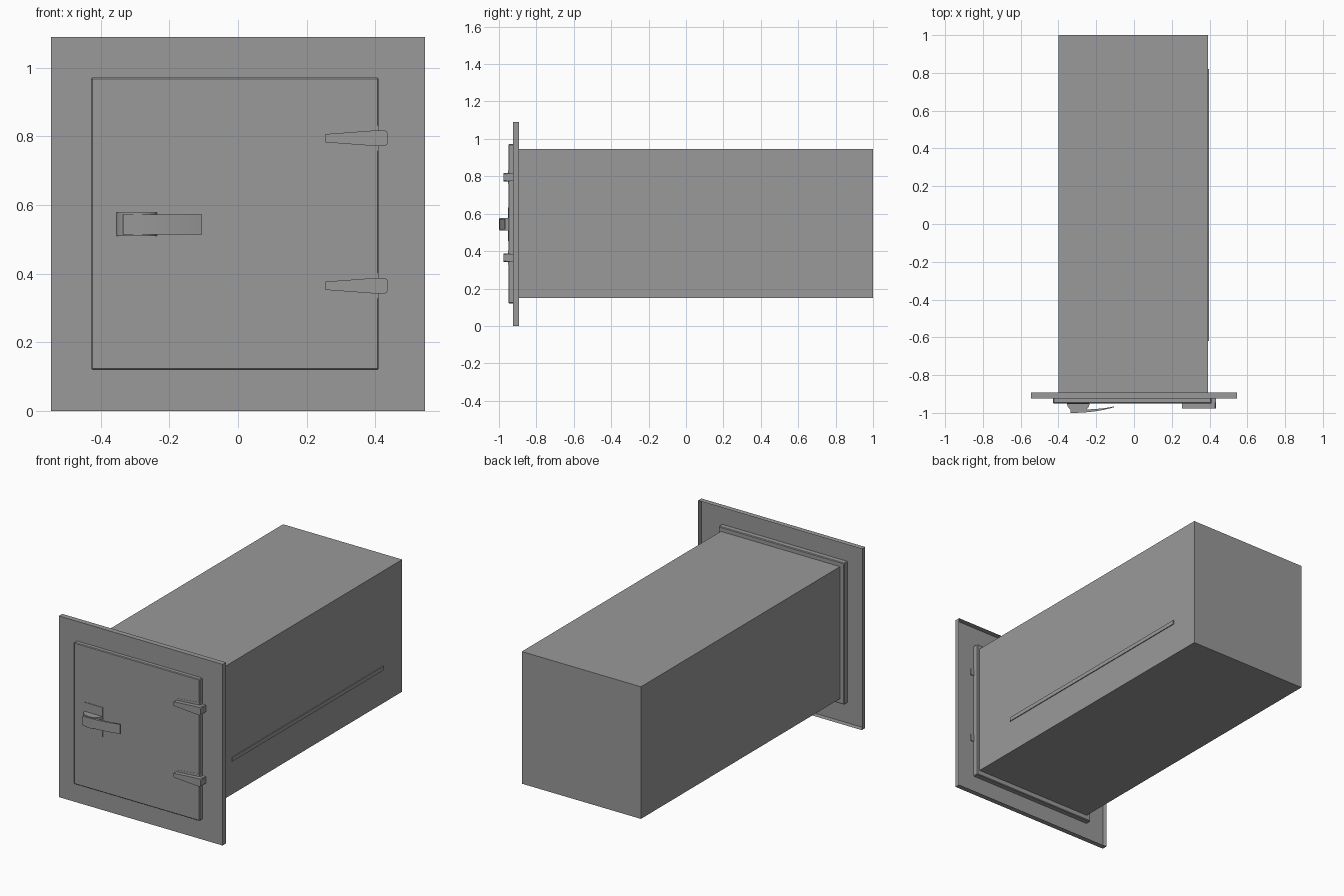
import bpy, bmesh, math

if "Cube" in bpy.data.objects:
    bpy.data.objects.remove(bpy.data.objects["Cube"], do_unlink=True)

steel = bpy.data.materials.new("grey_steel")
steel.use_nodes = True
steel.diffuse_color = (0.32, 0.32, 0.32, 1)
steel.node_tree.nodes["Principled BSDF"].inputs["Base Color"].default_value = steel.diffuse_color


def finish(name, bm):
    bmesh.ops.recalc_face_normals(bm, faces=bm.faces)
    mesh = bpy.data.meshes.new(name)
    bm.to_mesh(mesh)
    bm.free()
    mesh.materials.append(steel)
    obj = bpy.data.objects.new(name, mesh)
    bpy.context.collection.objects.link(obj)
    return obj


def prism(name, points, axis, low, high):
    """Extrude a closed outline along y (points are x, z) or z (points are x, y)."""
    bm = bmesh.new()
    place = (lambda a, b: (a, low, b)) if axis == "y" else (lambda a, b: (a, b, low))
    face = bm.faces.new([bm.verts.new(place(a, b)) for a, b in points])
    moved = bmesh.ops.extrude_face_region(bm, geom=[face])["geom"]
    step = (0, high - low, 0) if axis == "y" else (0, 0, high - low)
    bmesh.ops.translate(bm, vec=step, verts=[v for v in moved if isinstance(v, bmesh.types.BMVert)])
    return finish(name, bm)


def box(name, x, y, z, bevel=0):
    obj = prism(name, [(x[0], z[0]), (x[1], z[0]), (x[1], z[1]), (x[0], z[1])], "y", *y)
    if bevel:
        mod = obj.modifiers.new("edge", "BEVEL")
        mod.width, mod.segments = bevel, 1
    return obj


def smooth(obj):
    bpy.ops.object.select_all(action="DESELECT")
    obj.select_set(True)
    bpy.context.view_layer.objects.active = obj
    bpy.ops.object.shade_smooth_by_angle(angle=math.radians(35))


# Long box behind the wall plate, with a narrow rail on its left side
box("long_box", (-0.4, 0.393), (-0.9, 1.0), (0.15, 0.945))
box("side_rail", (0.385, 0.398), (-0.62, 0.82), (0.35, 0.374))

# Front frame: folded sheet, open at the back
frame = box("front_frame", (-0.545, 0.545), (-0.925, -0.893), (0, 1.09))
bm = bmesh.new()
bm.from_mesh(frame.data)
back = [f for f in bm.faces if f.calc_center_median().y > -0.9]
bmesh.ops.delete(bm, geom=back, context="FACES_ONLY")
bm.to_mesh(frame.data)
bm.free()

# Door slab, reaching through the frame
box("door", (-0.428, 0.41), (-0.95, -0.893), (0.12, 0.972), 0.004)

# Two tapered strap hinges with knuckles at the door edge
for side, z in (("lower", 0.365), ("upper", 0.795)):
    half = [(0.255, 0.012), (0.39, 0.022), (0.429, 0.023), (0.435, 0.017)]
    outline = [(x, z - h) for x, h in half] + [(x, z + h) for x, h in reversed(half)]
    prism(side + "_hinge_strap", outline, "y", -0.976, -0.945)
    box(side + "_hinge_knuckle", (0.411, 0.434), (-0.96, -0.92), (z - 0.02, z + 0.02))
    flare = [(0.255, 0.022), (0.38, 0.037), (0.41, 0.037)]
    base = [(x, z - h) for x, h in flare] + [(x, z + h) for x, h in reversed(flare)]
    prism(side + "_hinge_base", base, "y", -0.951, -0.94)

# Latch: backing plate, half-round hub and curved lever
box("latch_plate", (-0.355, -0.235), (-0.953, -0.94), (0.455, 0.632))
arc = [math.pi * i / 16 for i in range(17)]
hub = [(-0.295 + 0.06 * math.cos(a), -0.948 - 0.048 * math.sin(a)) for a in arc]
smooth(prism("latch_hub", hub, "z", 0.51, 0.578))

steps = [i / 10 for i in range(11)]
outer = [(-0.335 + 0.23 * t, -1.0 + 0.03 * t ** 2.2) for t in steps]
inner = [(x, y + 0.018 * (1 - t) + 0.004) for (x, y), t in zip(outer, steps)]
smooth(prism("latch_lever", outer + inner[::-1], "z", 0.515, 0.572))
